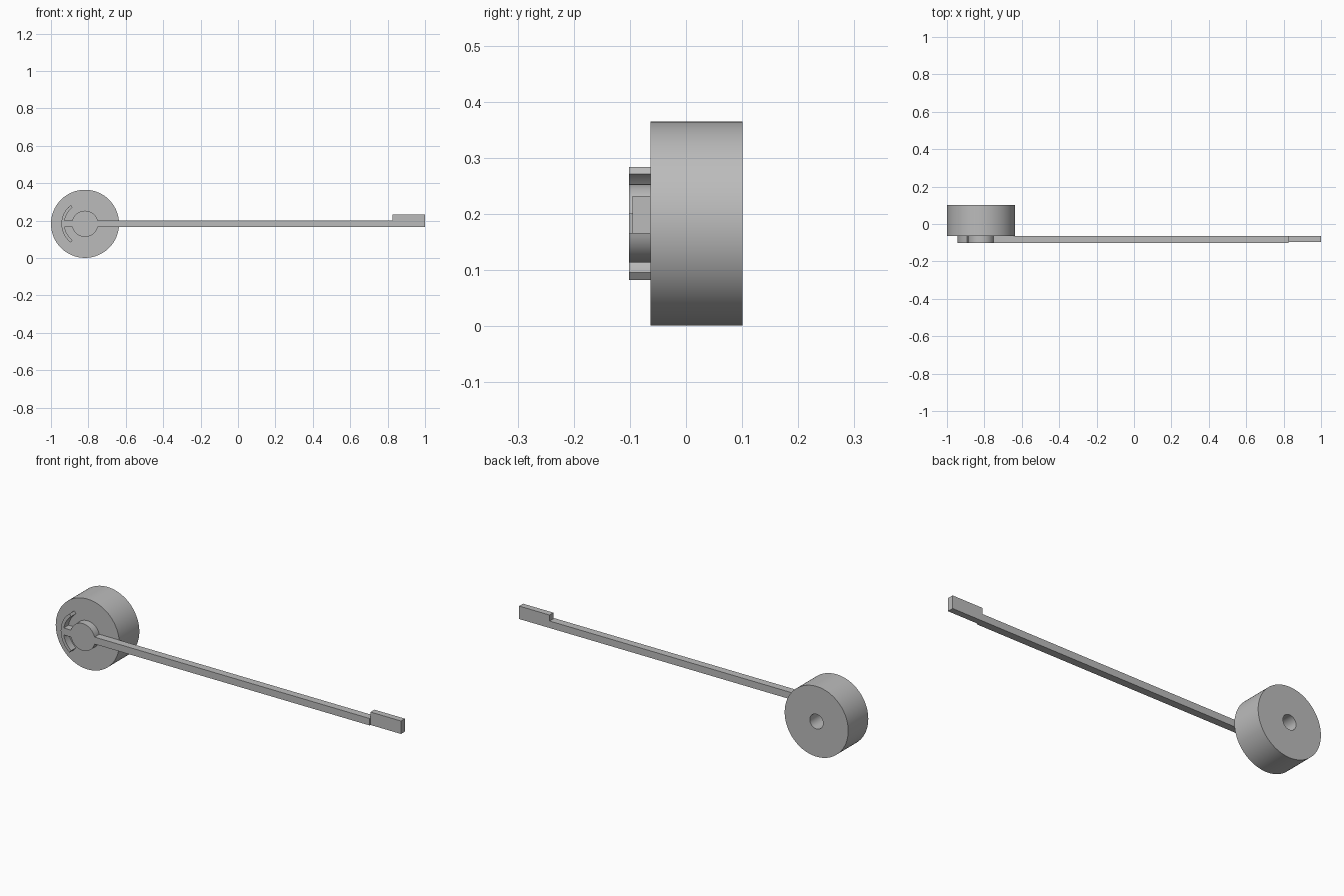
import bpy, bmesh
from math import sin, cos, asin, pi, radians

cube = bpy.data.objects.get("Cube")
if cube:
    bpy.data.objects.remove(cube, do_unlink=True)

grey = bpy.data.materials.new("plain grey")
grey.use_nodes = True
grey.diffuse_color = (0.5, 0.5, 0.5, 1)
grey.node_tree.nodes["Principled BSDF"].inputs["Base Color"].default_value = (0.5, 0.5, 0.5, 1)

CX, CZ = -0.818, 0.183      # hub axis
BACK, FRONT = -0.063, -0.102


def arc(r, a0, a1, n):
    """Points on a circle about the hub axis."""
    return [(CX + r * cos(a0 + (a1 - a0) * i / n),
             CZ + r * sin(a0 + (a1 - a0) * i / n)) for i in range(n + 1)]


def finish(name, bm):
    bmesh.ops.recalc_face_normals(bm, faces=bm.faces)
    mesh = bpy.data.meshes.new(name)
    bm.to_mesh(mesh)
    bm.free()
    mesh.materials.append(grey)
    obj = bpy.data.objects.new(name, mesh)
    bpy.context.collection.objects.link(obj)
    bpy.ops.object.select_all(action='DESELECT')
    obj.select_set(True)
    bpy.context.view_layer.objects.active = obj
    bpy.ops.object.shade_smooth_by_angle(angle=radians(30))
    return obj


def plate(name, outline, y0, y1):
    """Extrude an x-z outline from y0 to y1."""
    bm = bmesh.new()
    face = bm.faces.new([bm.verts.new((x, y0, z)) for x, z in outline])
    out = bmesh.ops.extrude_face_region(bm, geom=[face])["geom"]
    verts = [v for v in out if isinstance(v, bmesh.types.BMVert)]
    bmesh.ops.translate(bm, vec=(0, y1 - y0, 0), verts=verts)
    return finish(name, bm)


def tube(name, r_out, r_in, y0, y1, n=96):
    """Ring-shaped drum around the hub axis."""
    bm = bmesh.new()
    loops = []
    for r, y in ((r_out, y0), (r_out, y1), (r_in, y1), (r_in, y0)):
        loops.append([bm.verts.new((x, y, z)) for x, z in arc(r, 0, 2 * pi, n)[:-1]])
    for a, b in zip(loops, loops[1:] + loops[:1]):
        for i in range(n):
            j = (i + 1) % n
            bm.faces.new((a[i], a[j], b[j], b[i]))
    return finish(name, bm)


# Drum with a shaft hole open at the back
tube("drum", 0.182, 0.038, BACK, 0.101)

# Pointer: arm, round hub, short tail and crescent in one outline
HALF, HUB, INNER, OUTER = 0.018, 0.07, 0.11, 0.126
ARM_END = 0.826
hub_a, tail_a, tip_a = asin(HALF / HUB), asin(HALF / INNER), radians(127)
upper = [(ARM_END, CZ + HALF)]
upper += arc(HUB, hub_a, pi - hub_a, 32)
upper += arc(INNER, pi - tail_a, tip_a, 14)
upper += arc(OUTER, tip_a, pi, 18)
lower = [(x, 2 * CZ - z) for x, z in reversed(upper[:-1])]
plate("pointer", upper + lower, BACK, FRONT)

# Raised flag at the far end of the arm
low, high = CZ - HALF, 0.232
plate("pointer_tip", [(ARM_END, low), (1, low), (1, high), (ARM_END, high)], BACK, -0.095)
